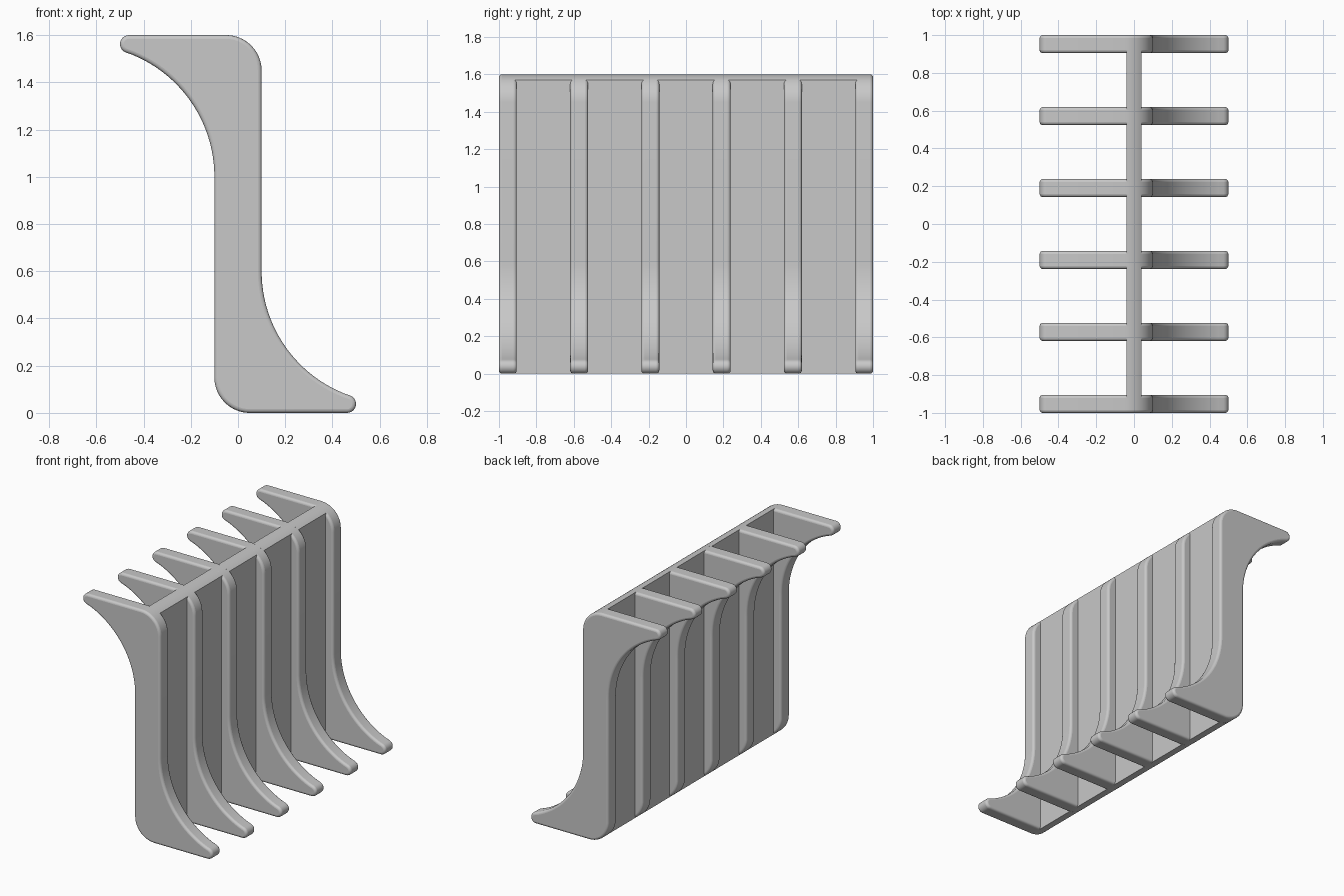
import bpy
import bmesh
from math import cos, sin, pi, atan2, sqrt

cube = bpy.data.objects.get("Cube")
if cube:
    bpy.data.objects.remove(cube, do_unlink=True)

# Main dimensions
HEIGHT = 1.6
HALF_WEB = 0.1       # half width of the upright part of a rib
REACH = 0.5          # how far the rib tips stick out
CORNER = 0.15        # radius of the large outer corners
TIP = 0.038          # radius of the rounded tips
SCOOP = 0.558        # radius of the concave flanks
PLATE = 0.04         # half thickness of the dividing plate
THICK = 0.095        # rib thickness
BEVEL = 0.016
RIBS = 6

grey = bpy.data.materials.new("light grey")
grey.use_nodes = True
colour = (0.58, 0.58, 0.58, 1)
grey.diffuse_color = colour
bsdf = grey.node_tree.nodes["Principled BSDF"]
bsdf.inputs["Base Color"].default_value = colour
bsdf.inputs["Roughness"].default_value = 0.6


def arc(cx, cz, r, a, b, n):
    return [(cx + r * cos(a + (b - a) * i / n), cz + r * sin(a + (b - a) * i / n))
            for i in range(n + 1)]


def turned(points):
    """Half turn about the centre of the profile."""
    return [(-x, HEIGHT - z) for x, z in points]


def prism(name, points, y0, y1):
    bm = bmesh.new()
    face = bm.faces.new([bm.verts.new((x, y0, z)) for x, z in points])
    side = bmesh.ops.extrude_face_region(bm, geom=[face])
    moved = [v for v in side["geom"] if isinstance(v, bmesh.types.BMVert)]
    bmesh.ops.translate(bm, verts=moved, vec=(0, y1 - y0, 0))
    bmesh.ops.recalc_face_normals(bm, faces=bm.faces)
    mesh = bpy.data.meshes.new(name)
    bm.to_mesh(mesh)
    bm.free()
    mesh.materials.append(grey)
    obj = bpy.data.objects.new(name, mesh)
    bpy.context.collection.objects.link(obj)
    return obj


def smooth(obj, degrees):
    bpy.ops.object.select_all(action="DESELECT")
    obj.select_set(True)
    bpy.context.view_layer.objects.active = obj
    bpy.ops.object.shade_smooth_by_angle(angle=degrees * pi / 180)


# Rib outline: outer corner, tip and scoop, then the same turned half round
tip_x, tip_z = -REACH + TIP, HEIGHT - TIP
scoop_x, scoop_z = -HALF_WEB - SCOOP, 1.0
touch = atan2(tip_z - scoop_z, tip_x - scoop_x)
half = arc(HALF_WEB - CORNER, HEIGHT - CORNER, CORNER, 0, pi / 2, 12)
half += arc(tip_x, tip_z, TIP, pi / 2, pi + touch, 10)
half += arc(scoop_x, scoop_z, SCOOP, touch, 0, 24)[1:]
outline = half + turned(half)

# Plate section: the same outline trimmed to the plate thickness
start = sqrt(CORNER ** 2 - (PLATE - HALF_WEB + CORNER) ** 2)
top = arc(HALF_WEB - CORNER, HEIGHT - CORNER, CORNER,
          atan2(start, PLATE - HALF_WEB + CORNER), pi / 2, 8)
top = [p for p in top if p[0] > -PLATE] + [(-PLATE, HEIGHT)]
section = top + turned(top)

# Ribs with rounded rims
step = (2 - THICK) / (RIBS - 1)
for i in range(RIBS):
    y = -1 + i * step
    rib = prism(f"rib_{i + 1}", outline, y, y + THICK)
    bevel = rib.modifiers.new("rounded rim", "BEVEL")
    bevel.width = BEVEL
    bevel.segments = 4
    bevel.limit_method = "ANGLE"
    bevel.angle_limit = pi / 3
    bevel.use_clamp_overlap = False
    smooth(rib, 40)
    # Bake the rim so the smoothing covers it
    bpy.ops.object.modifier_apply(modifier=bevel.name)
    smooth(rib, 40)

# Dividing plate, one panel between each pair of ribs
for i in range(RIBS - 1):
    y = -1 + i * step
    panel = prism(f"plate_panel_{i + 1}", section,
                  y + THICK - BEVEL, y + step + BEVEL)
    smooth(panel, 20)
